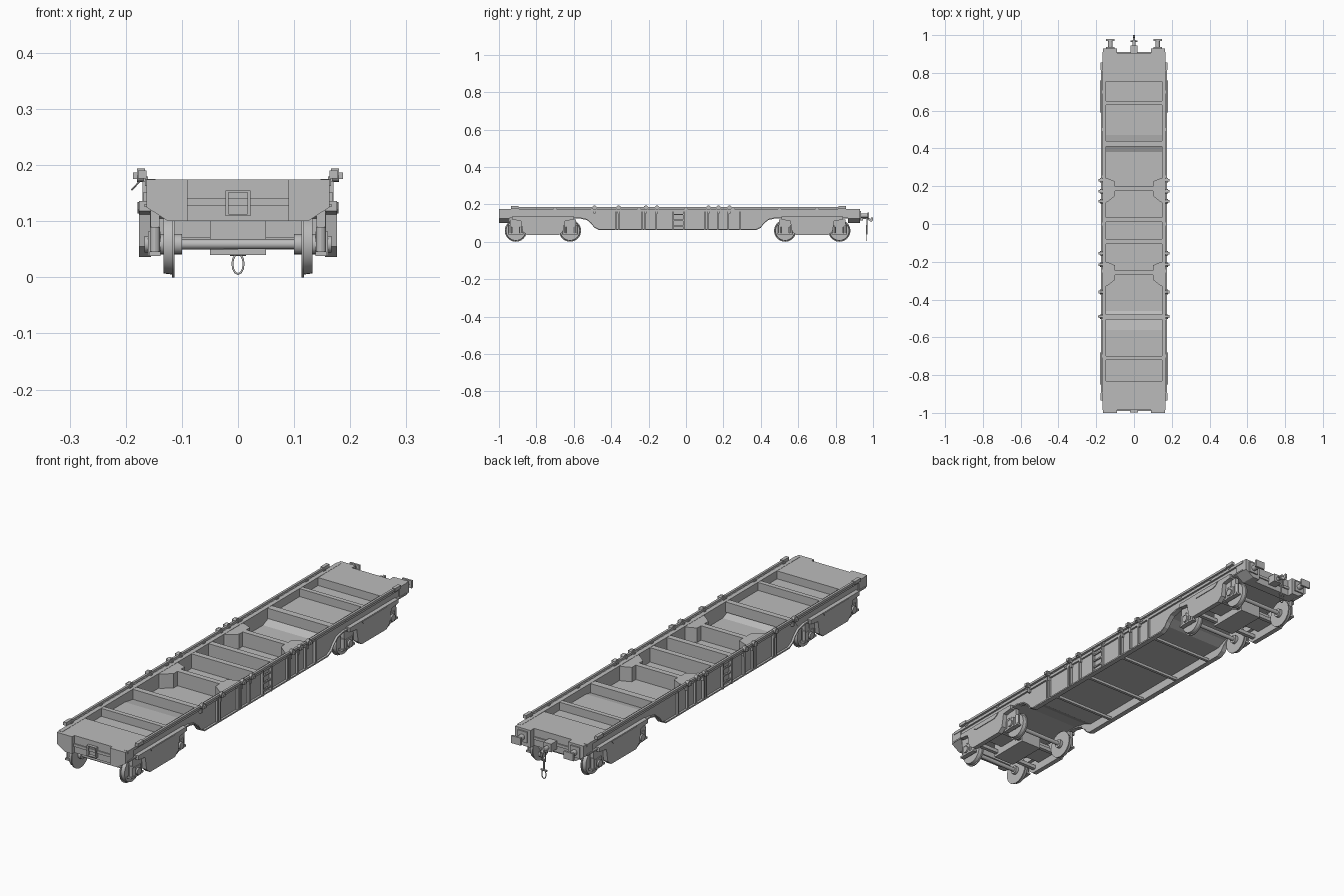
import bpy, bmesh
from math import pi, cos, sin
from mathutils import Vector

cube = bpy.data.objects.get("Cube")
if cube:
    bpy.data.objects.remove(cube, do_unlink=True)

grey = bpy.data.materials.new("wagon_grey")
grey.use_nodes = True
grey.diffuse_color = (0.5, 0.5, 0.5, 1)
grey.node_tree.nodes["Principled BSDF"].inputs["Base Color"].default_value = (0.5, 0.5, 0.5, 1)


def finish(name, bm, smooth=False):
    bmesh.ops.recalc_face_normals(bm, faces=bm.faces)
    mesh = bpy.data.meshes.new(name)
    bm.to_mesh(mesh)
    bm.free()
    mesh.materials.append(grey)
    obj = bpy.data.objects.new(name, mesh)
    bpy.context.collection.objects.link(obj)
    if smooth:
        bpy.ops.object.select_all(action="DESELECT")
        obj.select_set(True)
        bpy.context.view_layer.objects.active = obj
        bpy.ops.object.shade_smooth_by_angle()
    return obj


def prism(name, points, axis, lo, hi):
    """Extrude a flat outline along one axis."""
    place = {"x": lambda p, t: (t, p[0], p[1]),
             "y": lambda p, t: (p[0], t, p[1]),
             "z": lambda p, t: (p[0], p[1], t)}[axis]
    bm = bmesh.new()
    a = [bm.verts.new(place(p, lo)) for p in points]
    b = [bm.verts.new(place(p, hi)) for p in points]
    bm.faces.new(a)
    bm.faces.new(b[::-1])
    for i in range(len(a)):
        j = (i + 1) % len(a)
        bm.faces.new((a[i], a[j], b[j], b[i]))
    return finish(name, bm)


def box(name, x, y, z):
    return prism(name, [(x[0], y[0]), (x[1], y[0]), (x[1], y[1]), (x[0], y[1])], "z", *z)


def rod(name, start, end, r, sides=16, r2=None):
    a, b = Vector(start), Vector(end)
    bm = bmesh.new()
    bmesh.ops.create_cone(bm, cap_ends=True, segments=sides, radius1=r,
                          radius2=r if r2 is None else r2, depth=(b - a).length)
    turn = (b - a).to_track_quat("Z", "Y").to_matrix().to_4x4()
    bm.transform(turn)
    bmesh.ops.translate(bm, verts=bm.verts, vec=(a + b) / 2)
    return finish(name, bm, True)


def ring(name, centre, r_y, r_z, r):
    """Thin oval chain link in the side plane."""
    curve = bpy.data.curves.new(name, "CURVE")
    curve.dimensions = "3D"
    curve.bevel_depth, curve.bevel_resolution = r, 1
    line = curve.splines.new("POLY")
    line.points.add(11)
    for i, p in enumerate(line.points):
        t = i * pi / 6
        p.co = (centre[0] + r_y * cos(t), centre[1], centre[2] + r_z * sin(t), 1)
    line.use_cyclic_u = True
    curve.materials.append(grey)
    bpy.context.collection.objects.link(bpy.data.objects.new(name, curve))


def mirrored(points):
    return points + [(-a, b) for a, b in reversed(points)]


# Pocket floor, stepping down into the belly
floor_low = [(-0.99, 0.128), (-0.56, 0.128), (-0.50, 0.118), (-0.46, 0.1),
             (0.38, 0.1), (0.42, 0.118), (0.47, 0.128), (0.91, 0.128)]
prism("deck_floor", floor_low + [(y, z + 0.012) for y, z in reversed(floor_low)], "x", -0.155, 0.155)

# Straight cross beams between the pockets
beams = [(0.755, 0.905), (0.63, 0.65), (0.41, 0.44), (0.01, 0.035), (-0.105, -0.08),
         (-0.505, -0.48), (-0.72, -0.70), (-0.985, -0.83)]
for y in beams:
    box("cross_beam", (-0.155, 0.155), y, (0.11 if -0.45 < y[0] < 0.4 else 0.13, 0.174))

# Flared cross beams with gussets at the sides
for c in (0.187, -0.257):
    outline = [(0.155, c - 0.075), (0.14, c - 0.07), (0.1, c - 0.038), (0.1, c - 0.012)]
    low = mirrored(outline)
    high = [(x, 2 * c - y) for x, y in reversed(low)]
    high = [(x, min(y, c + 0.055)) for x, y in high]
    prism("flared_beam", low + high, "z", 0.108, 0.174)

# End headstocks with chamfered lower corners
section = mirrored([(0.163, 0.174), (0.163, 0.125), (0.125, 0.1)])
prism("front_headstock", section, "y", -0.985, -0.945)
prism("rear_headstock", section, "y", 0.865, 0.905)
corner = [(0.09, 0.174), (0.163, 0.174), (0.163, 0.125), (0.125, 0.1), (0.09, 0.1)]
for s in (-1, 1):
    pts = [(s * x, z) for x, z in corner]
    prism("front_corner", pts, "y", -1.0, -0.98)
    prism("rear_corner", pts, "y", 0.9, 0.93)

# Coupler pocket frame on the front end
for s in (-1, 1):
    box("pocket_side", sorted((s * 0.017, s * 0.022)), (-0.998, -0.98), (0.112, 0.154))
    box("pocket_lip", (-0.022, 0.022), (-0.998, -0.98), (0.1305 + s * 0.021, 0.1335 + s * 0.021))

# Fish-belly sides, flanges, ribs and fittings
belly = [(-0.985, 0.125), (-0.57, 0.125), (-0.53, 0.116), (-0.505, 0.095), (-0.49, 0.075), (-0.465, 0.062),
         (0.375, 0.062), (0.4, 0.075), (0.415, 0.095), (0.44, 0.116), (0.48, 0.125), (0.91, 0.125)]
lugs = (-0.49, -0.36, -0.215, -0.155, 0.12, 0.173, 0.232)
ribs = (-0.375, -0.36, -0.235, -0.22, -0.16, 0.1, 0.115, 0.17, 0.225, 0.29)
for s in (-1, 1):
    def sx(a, b):
        return sorted((s * a, s * b))
    prism("side_plate", belly + [(0.91, 0.174), (-0.985, 0.174)], "x", *sx(0.147, 0.158))
    prism("lower_flange", belly + [(y, z + 0.006) for y, z in reversed(belly)], "x", *sx(0.145, 0.167))
    box("upper_flange", sx(0.147, 0.166), (-0.985, 0.91), (0.163, 0.175))
    box("side_rail", sx(0.164, 0.174), (-0.93, 0.85), (0.177, 0.187))
    for y in (-0.9, -0.7, -0.5, -0.25, 0, 0.25, 0.5, 0.7, 0.82):
        box("rail_bracket", sx(0.16, 0.168), (y - 0.008, y + 0.008), (0.17, 0.18))
    for y in (-0.915, 0.835):
        box("rail_end_block", sx(0.163, 0.178), (y - 0.02, y + 0.02), (0.176, 0.19))
    for y in ribs:
        box("side_rib", sx(0.155, 0.168), (y - 0.004, y + 0.004), (0.064, 0.172))
    for y in lugs:
        rod("lug", (s * 0.166, y, 0.182), (s * 0.18, y, 0.182), 0.012, 12)
        box("lug_arm", sx(0.175, 0.187), (y - 0.007, y + 0.007), (0.175, 0.187))
        box("lug_post", sx(0.16, 0.17), (y - 0.005, y + 0.005), (0.15, 0.18))
    for y in (-0.07, -0.012):
        box("ladder_post", sx(0.156, 0.17), (y - 0.003, y + 0.003), (0.062, 0.172))
    for z in (0.085, 0.115, 0.145):
        box("ladder_rung", sx(0.162, 0.168), (-0.07, -0.012), (z - 0.003, z + 0.003))

rod("release_lever", (-0.168, -0.49, 0.179), (-0.19, -0.49, 0.155), 0.0015, 8)

# Tie bars across the open belly
for y in (-0.33, -0.12, 0.1, 0.31):
    box("tie_bar", (-0.15, 0.15), (y - 0.006, y + 0.006), (0.063, 0.075))

# Bogies
panel = mirrored([(0.165, 0.136), (0.165, 0.118), (0.118, 0.112), (0.108, 0.055), (0.085, 0.036)])
inset = mirrored([(0.085, 0.134), (0.075, 0.122), (0.058, 0.114)])
for c in (-0.765, 0.675):
    box("bogie_bolster", (-0.155, 0.155), (c - 0.045, c + 0.045), (0.07, 0.105))
    box("bogie_centre_box", (-0.05, 0.05), (c - 0.09, c + 0.09), (0.04, 0.1))
    rod("bogie_pivot", (0, c, 0.1), (0, c, 0.13), 0.035, 24)
    for e in (-1, 1):
        y = c + e * 0.145
        rod("axle", (-0.13, y, 0.059), (0.13, y, 0.059), 0.009)
        box("bogie_end_beam", (-0.155, 0.155), (c + e * 0.075 - 0.008, c + e * 0.075 + 0.008), (0.05, 0.066))
        for s in (-1, 1):
            rod("wheel_flange", (s * 0.113, y, 0.059), (s * 0.118, y, 0.059), 0.059, 32)
            rod("wheel_tread", (s * 0.118, y, 0.059), (s * 0.133, y, 0.059), 0.054, 32, 0.052)
            rod("wheel_hub", (s * 0.1, y, 0.059), (s * 0.142, y, 0.059), 0.018, 20)
            box("axle_box", sorted((s * 0.138, s * 0.16)), (y - 0.02, y + 0.02), (0.038, 0.082))
            rod("axle_cap", (s * 0.158, y, 0.059), (s * 0.167, y, 0.059), 0.015, 16)
            box("axle_guard", sorted((s * 0.14, s * 0.156)), (y - 0.032, y + 0.032), (0.08, 0.12))
            for k in (-1, 1):
                rod("axle_spring", (s * 0.148, y + k * 0.03, 0.045), (s * 0.148, y + k * 0.03, 0.09), 0.009, 12)
                box("spring_seat", sorted((s * 0.138, s * 0.158)),
                    (y + k * 0.03 - 0.012, y + k * 0.03 + 0.012), (0.038, 0.046))
    for s in (-1, 1):
        prism("bogie_side_panel", [(c + a, z) for a, z in panel], "x", *sorted((s * 0.155, s * 0.176)))
        prism("bogie_panel_plate", [(c + a, z) for a, z in inset], "x", *sorted((s * 0.175, s * 0.179)))
        box("bogie_side_frame", sorted((s * 0.14, s * 0.157)), (c - 0.15, c + 0.15), (0.09, 0.118))

# Rear buffers
for s in (-1, 1):
    x = s * 0.125
    box("buffer_base", (x - 0.022, x + 0.022), (0.928, 0.936), (0.118, 0.165))
    rod("buffer_shaft", (x, 0.93, 0.14), (x, 0.972, 0.14), 0.012)
    box("buffer_head", (x - 0.023, x + 0.023), (0.97, 0.979), (0.124, 0.156))

# Rear coupling hook and hanging chain
box("coupling_box", (-0.019, 0.019), (0.9, 0.945), (0.115, 0.15))
rod("coupling_shank", (0, 0.94, 0.13), (0, 0.975, 0.13), 0.009)
hook = [(0.965, 0.123), (0.99, 0.106), (1.0, 0.115), (0.998, 0.132), (0.99, 0.13), (0.986, 0.12), (0.968, 0.138)]
prism("coupling_hook", hook, "x", -0.005, 0.005)
rod("coupling_pin", (-0.018, 0.967, 0.125), (0.018, 0.967, 0.125), 0.004, 10)
for s in (-1, 1):
    rod("coupling_link", (s * 0.008, 0.967, 0.125), (s * 0.008, 0.967, 0.08), 0.0025, 8)
rod("coupling_screw", (0, 0.967, 0.09), (0, 0.967, 0.042), 0.004, 10)
rod("coupling_cross_pin", (-0.014, 0.967, 0.042), (0.014, 0.967, 0.042), 0.004, 10)
ring("coupling_shackle", (0, 0.967, 0.024), 0.01, 0.018, 0.002)
